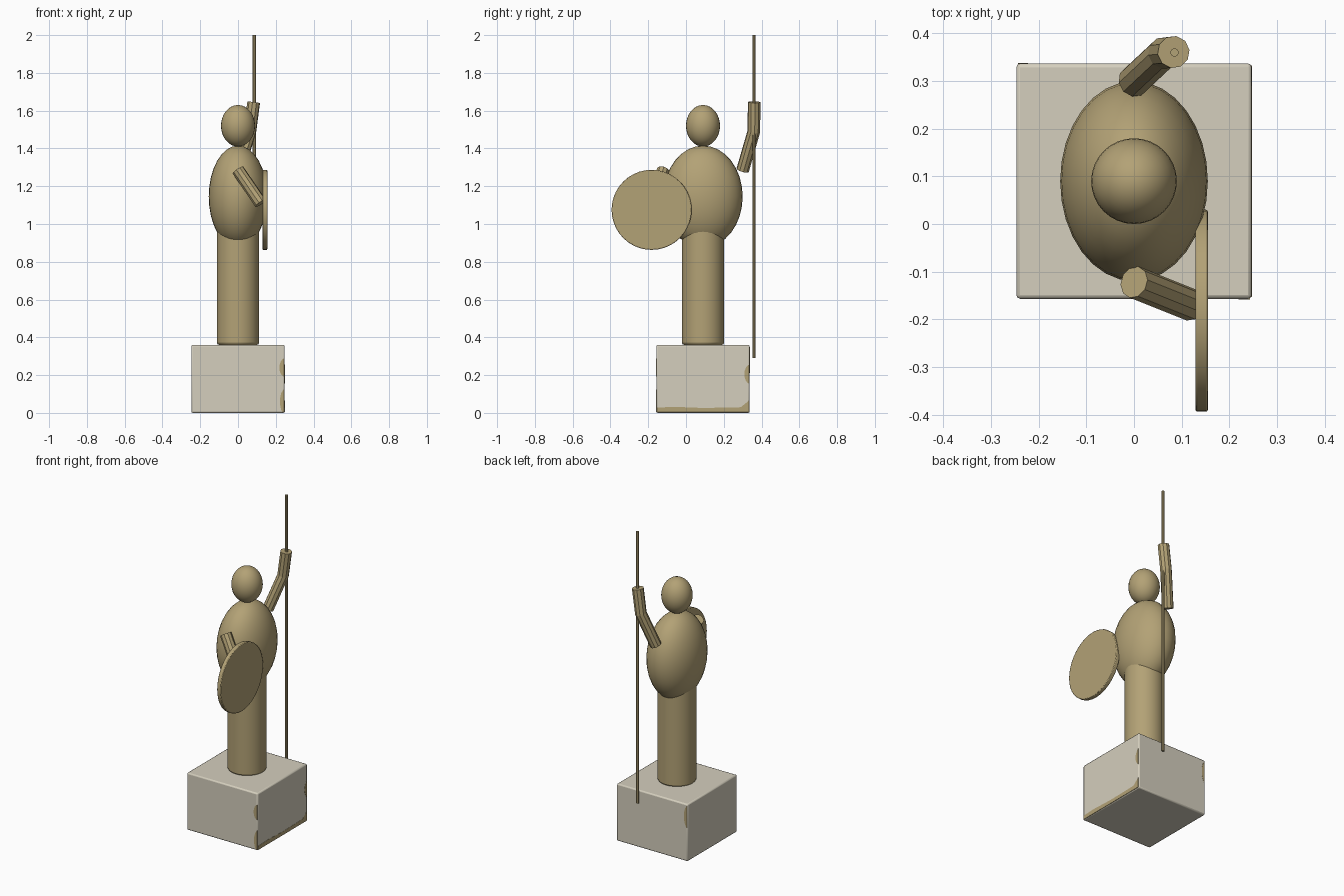
import bpy, bmesh, math
from mathutils import Vector, Matrix

cube = bpy.data.objects.get("Cube")
if cube:
    bpy.data.objects.remove(cube, do_unlink=True)


def material(name, rgb):
    m = bpy.data.materials.new(name)
    m.use_nodes = True
    m.diffuse_color = (*rgb, 1)
    m.node_tree.nodes["Principled BSDF"].inputs["Base Color"].default_value = (*rgb, 1)
    return m


bronze = material("aged bronze", (0.45, 0.36, 0.18))
stone = material("pale stone", (0.66, 0.62, 0.51))
MID_Y = 0.09  # body and plinth axis


def finish(obj, name, mat, smooth=None, bevel=0):
    obj.name = name
    obj.data.materials.append(mat)
    if bevel:
        b = obj.modifiers.new("Soft edge", "BEVEL")
        b.width, b.segments = bevel, 2
        b.limit_method = "ANGLE"
    if smooth:
        bpy.ops.object.shade_smooth_by_angle(angle=math.radians(smooth))
    return obj


def ellipsoid(name, centre, radii):
    bpy.ops.mesh.primitive_uv_sphere_add(segments=32, ring_count=16, location=centre)
    bpy.context.object.scale = radii
    finish(bpy.context.object, name, bronze, 60)


def cylinder(name, centre, radius, depth, sides, bevel=0, smooth=None, turn=(0, 0, 0)):
    bpy.ops.mesh.primitive_cylinder_add(vertices=sides, radius=radius, depth=depth,
                                        location=centre, rotation=turn)
    finish(bpy.context.object, name, bronze, smooth, bevel)


def limb(name, path, radius, sides=10):
    """Faceted tube with a mitred joint at each inner path point."""
    pts = [Vector(p) for p in path]
    dirs = [(b - a).normalized() for a, b in zip(pts, pts[1:])]
    bm = bmesh.new()
    side = dirs[0].orthogonal().normalized()
    up = dirs[0].cross(side)
    rings = []
    for i, p in enumerate(pts):
        tangent = (dirs[max(i - 1, 0)] + dirs[min(i, len(dirs) - 1)]).normalized()
        turn = dirs[0].rotation_difference(tangent)
        ring = []
        for k in range(sides):
            a = math.tau * k / sides
            offset = side * math.cos(a) + up * math.sin(a)
            ring.append(bm.verts.new(p + radius * (turn @ offset)))
        rings.append(ring)
    for r0, r1 in zip(rings, rings[1:]):
        for k in range(sides):
            n = (k + 1) % sides
            bm.faces.new((r0[k], r0[n], r1[n], r1[k]))
    bm.faces.new(rings[0][::-1])
    bm.faces.new(rings[-1])
    mesh_object(name, bm, bronze)


def mesh_object(name, bm, mat):
    bmesh.ops.recalc_face_normals(bm, faces=bm.faces)
    mesh = bpy.data.meshes.new(name)
    bm.to_mesh(mesh)
    bm.free()
    obj = bpy.data.objects.new(name, mesh)
    bpy.context.collection.objects.link(obj)
    obj.data.materials.append(mat)
    return obj


# Plinth
HALF, HEIGHT = 0.247, 0.36
bpy.ops.mesh.primitive_cube_add(size=1, location=(0, MID_Y, HEIGHT / 2))
bpy.context.object.scale = (2 * HALF, 2 * HALF, HEIGHT)
bpy.ops.object.transform_apply(location=False, rotation=False, scale=True)
finish(bpy.context.object, "plinth", stone, 40, 0.008)


# Bronze stains: thin plates on the plinth sides, outlines trimmed to the side
def stain(name, angle, outline):
    bm = bmesh.new()
    edge = HALF - 0.004
    verts = [bm.verts.new((max(-edge, min(edge, u)), -HALF - 0.001, max(0.004, min(HEIGHT - 0.004, z))))
             for u, z in outline]
    bmesh.ops.remove_doubles(bm, verts=verts, dist=0.0005)
    face = bm.faces.new([v for v in verts if v.is_valid])
    extruded = bmesh.ops.extrude_face_region(bm, geom=[face])["geom"]
    bmesh.ops.translate(bm, vec=(0, 0.003, 0),
                        verts=[g for g in extruded if isinstance(g, bmesh.types.BMVert)])
    bm.transform(Matrix.Translation((0, MID_Y, 0)) @ Matrix.Rotation(angle, 4, "Z"))
    mesh_object(name, bm, bronze)


def blot(u, z, ru, rz):
    return [(u + ru * math.cos(math.tau * k / 16), z + rz * math.sin(math.tau * k / 16))
            for k in range(16)]


QUARTER = math.pi / 2
stain("front_stain_upper", 0, blot(HALF, 0.24, 0.028, 0.048))
stain("front_stain_lower", 0, blot(HALF, 0.06, 0.025, 0.065))
stain("left_stain", QUARTER, blot(HALF, 0.205, 0.028, 0.05))
stain("left_base_stain", QUARTER,
      [(-HALF, 0), (HALF, 0), (HALF, 0.065), (0.2, 0.03), (0, 0.026), (-0.15, 0.032), (-HALF, 0.028)])
stain("back_stain", 2 * QUARTER, blot(HALF, 0.28, 0.025, 0.07))

# Figure
cylinder("robe", (0, MID_Y, 0.68), 0.112, 0.64, 32, 0.012, 40)
ellipsoid("torso", (0, MID_Y, 1.145), (0.155, 0.21, 0.27))
ellipsoid("head", (0, MID_Y, 1.52), (0.09, 0.09, 0.11))

# Arms, spear and shield
limb("spear_arm", [(0, 0.3, 1.285), (0.063, 0.359, 1.49), (0.083, 0.361, 1.645)], 0.034)
limb("shield_arm", [(0, -0.122, 1.285), (0.12, -0.17, 1.11)], 0.034)
cylinder("spear", (0.085, 0.36, 1.145), 0.009, 1.71, 8)
cylinder("shield", (0.142, -0.182, 1.075), 0.212, 0.026, 40, 0.004, 40, (0, QUARTER, 0))
